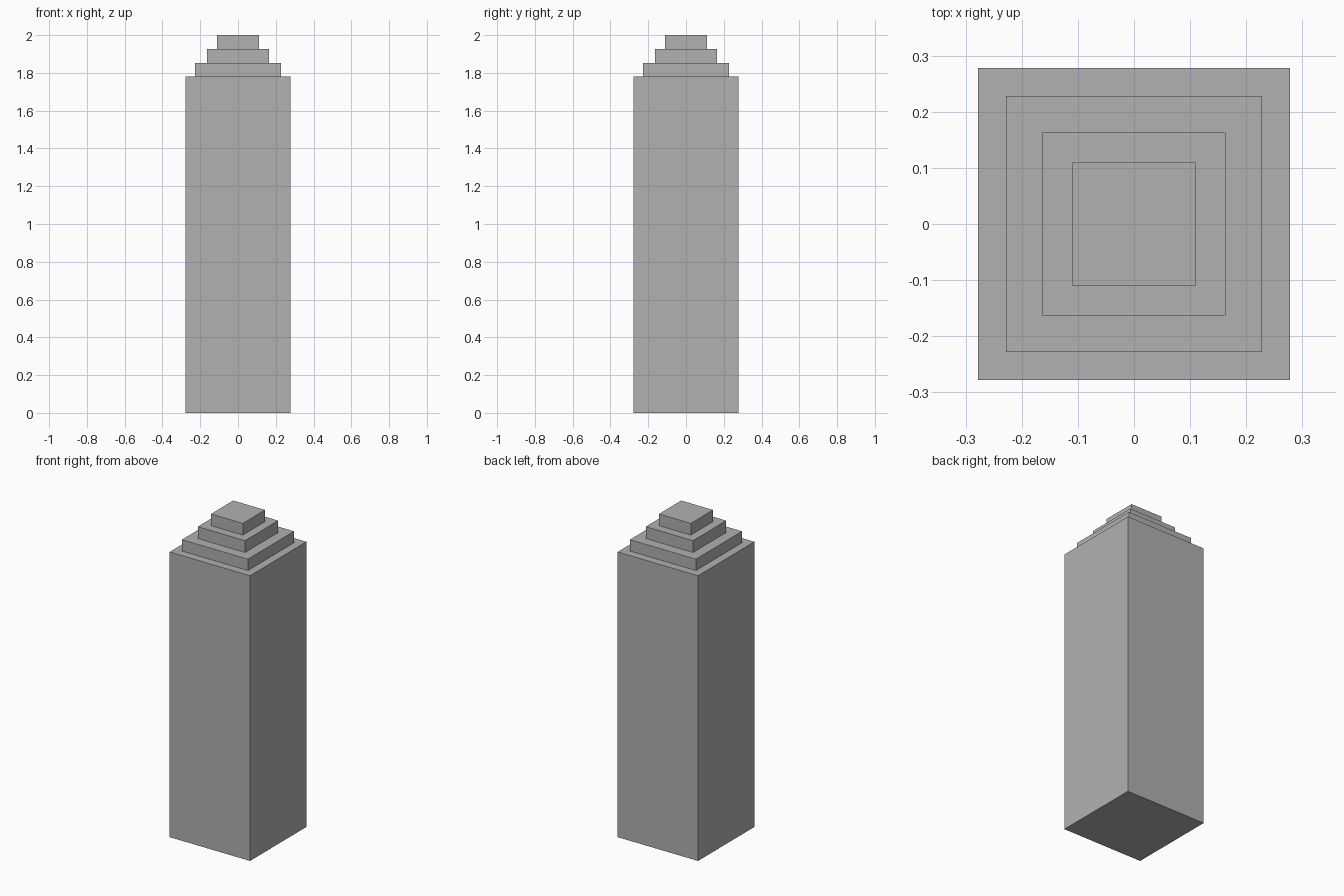
import bpy
import bmesh
from mathutils import Matrix

if "Cube" in bpy.data.objects:
    bpy.data.objects.remove(bpy.data.objects["Cube"])

# Dark grey stone
stone = bpy.data.materials.new("dark_grey")
stone.diffuse_color = (0.44, 0.44, 0.44, 1)
stone.use_nodes = True
stone.node_tree.nodes["Principled BSDF"].inputs["Base Color"].default_value = stone.diffuse_color


def add_block(name, half, z0, z1):
    """Square block centred on the z axis."""
    bm = bmesh.new()
    size = Matrix.Diagonal((2 * half, 2 * half, z1 - z0, 1))
    bmesh.ops.create_cube(bm, size=1, matrix=Matrix.Translation((0, 0, (z0 + z1) / 2)) @ size)
    mesh = bpy.data.meshes.new(name)
    bm.to_mesh(mesh)
    bm.free()
    mesh.materials.append(stone)
    obj = bpy.data.objects.new(name, mesh)
    bpy.context.collection.objects.link(obj)
    return obj


# Tall shaft
add_block("tower_shaft", 0.278, 0, 1.782)

# Stepped crown of three shrinking tiers
levels = (1.782, 1.853, 1.927, 2.0)
for i, half in enumerate((0.228, 0.1635, 0.11)):
    add_block(f"crown_tier_{i + 1}", half, levels[i], levels[i + 1])
